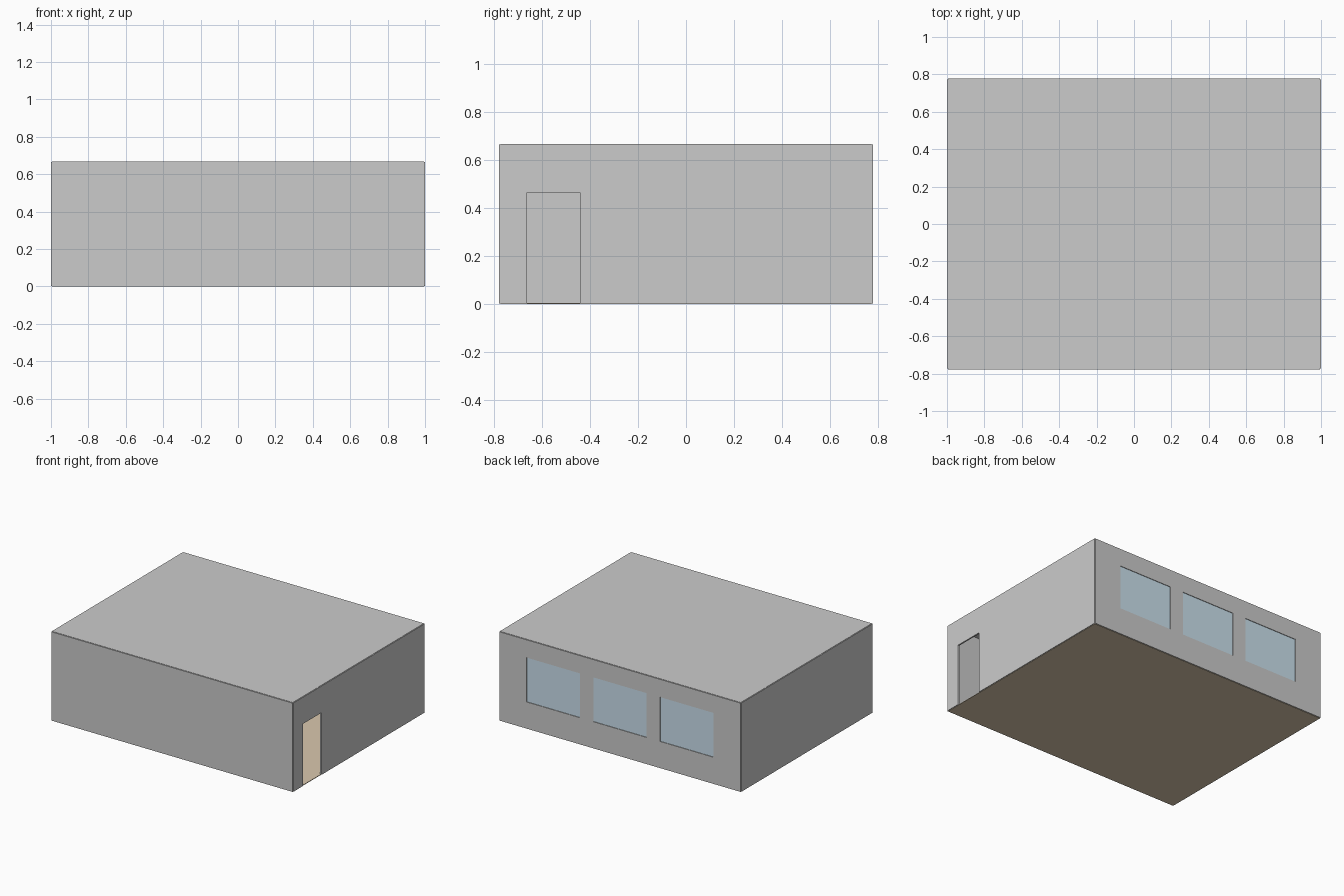
import bpy

if "Cube" in bpy.data.objects:
    bpy.data.objects.remove(bpy.data.objects["Cube"])

S = 2 / 9.05           # metres to model units
L, W, H = 9.0, 7.0, 3.0
T, SLAB = 0.05, 0.02   # wall and slab thickness
BASE = SLAB / 2


def material(name, color):
    m = bpy.data.materials.new(name)
    m.diffuse_color = (*color, 1)
    m.use_nodes = True
    m.node_tree.nodes["Principled BSDF"].inputs["Base Color"].default_value = m.diffuse_color
    return m


def box(name, center, size, mat=None):
    bpy.ops.mesh.primitive_cube_add(size=1, location=[c * S for c in center])
    ob = bpy.context.object
    ob.name = name
    ob.scale = [s * S for s in size]
    bpy.ops.object.transform_apply(location=False, rotation=False, scale=True)
    if mat:
        ob.data.materials.append(mat)
    return ob


def cut(wall, name, center, size):
    cutter = box(name, center, size)
    cutter.hide_render = True
    cutter.display_type = 'WIRE'
    mod = wall.modifiers.new(name, 'BOOLEAN')
    mod.operation = 'DIFFERENCE'
    mod.solver = 'EXACT'
    mod.object = cutter
    bpy.context.view_layer.objects.active = wall
    bpy.ops.object.modifier_apply(modifier=name)
    bpy.data.objects.remove(cutter)


wood = material("floor_wood", (0.70, 0.58, 0.42))
glass = material("window_glass", (0.60, 0.75, 0.85))

# Floor and ceiling slabs
box("floor", (0, 0, BASE), (L, W, SLAB), wood)
box("ceiling", (0, 0, H + BASE), (L, W, SLAB))

# Four walls, centred on the slab edges so the corners stay notched
zc = H / 2 + BASE
box("front_wall", (0, -W / 2, zc), (L, T, H))
back = box("back_wall", (0, W / 2, zc), (L, T, H))
box("left_wall", (-L / 2, 0, zc), (T, W, H))
right = box("right_wall", (L / 2, 0, zc), (T, W, H))

# Open doorway in the right wall
cut(right, "doorway", (L / 2, -2.5, 0.8 + BASE), (0.4, 1.0, 2.6))

# Three windows in the back wall with recessed panes
for i in (-1, 0, 1):
    pos = (2.5 * i, W / 2, 1.65 + BASE)
    cut(back, "window_opening", pos, (2.0, 0.4, 1.5))
    box(f"window_pane_{i + 2}", pos, (2.0, 0.01, 1.5), glass)
